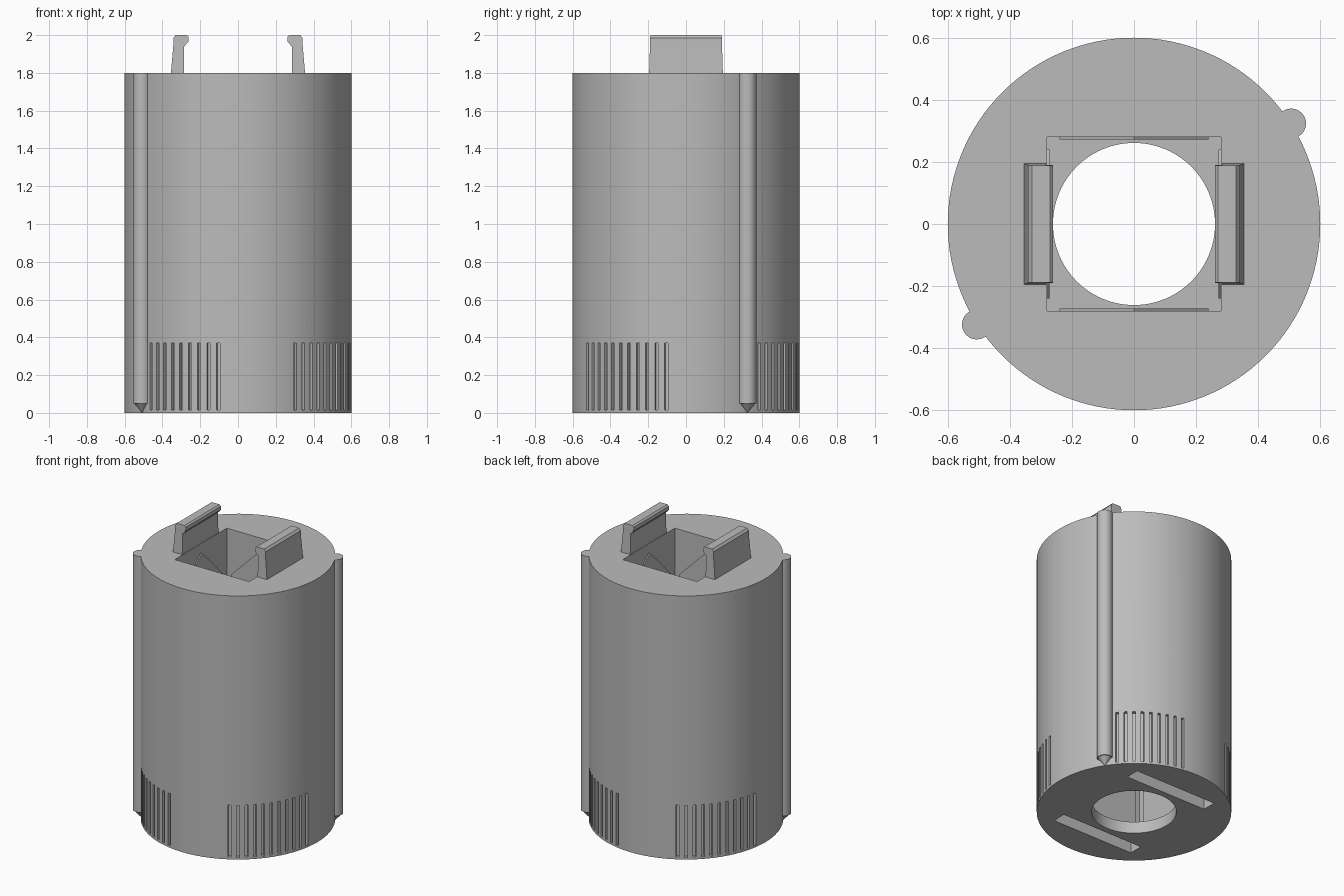
import bpy, bmesh
from math import radians, cos, sin, pi
from mathutils import Matrix

if "Cube" in bpy.data.objects:
    bpy.data.objects.remove(bpy.data.objects["Cube"])

grey = bpy.data.materials.new("mid_grey")
grey.use_nodes = True
colour = (0.5, 0.5, 0.5, 1)
grey.diffuse_color = colour
grey.node_tree.nodes["Principled BSDF"].inputs["Base Color"].default_value = colour


def make_object(name, bm):
    bmesh.ops.recalc_face_normals(bm, faces=bm.faces)
    mesh = bpy.data.meshes.new(name)
    bm.to_mesh(mesh)
    bm.free()
    mesh.materials.append(grey)
    obj = bpy.data.objects.new(name, mesh)
    bpy.context.collection.objects.link(obj)
    return obj


def add_box(bm, x, y, z, turn=0):
    """Box from three (low, high) ranges, turned about the z axis."""
    size = Matrix.Diagonal([b - a for a, b in (x, y, z)] + [1])
    place = Matrix.Translation([(a + b) / 2 for a, b in (x, y, z)])
    bmesh.ops.create_cube(bm, size=1, matrix=Matrix.Rotation(turn, 4, "Z") @ place @ size)


def add_tube(bm, x, y, z0, z1, r0, r1, sides):
    bmesh.ops.create_cone(bm, cap_ends=True, segments=sides, radius1=r0, radius2=r1,
                          depth=z1 - z0, matrix=Matrix.Translation((x, y, (z0 + z1) / 2)))


def add_prism(bm, front, back):
    """Closed solid between two matching outlines."""
    a = [bm.verts.new(p) for p in front]
    b = [bm.verts.new(p) for p in back]
    bm.faces.new(a)
    bm.faces.new(b[::-1])
    for i in range(len(a)):
        j = (i + 1) % len(a)
        bm.faces.new((a[i], b[i], b[j], a[j]))


def apply_cut(target, bm):
    cutter = make_object("cutter", bm)
    mod = target.modifiers.new("cut", "BOOLEAN")
    mod.operation, mod.solver, mod.object = "DIFFERENCE", "EXACT", cutter
    bpy.context.view_layer.objects.active = target
    bpy.ops.object.modifier_apply(modifier=mod.name)
    bpy.data.objects.remove(cutter)


HEIGHT, RADIUS = 1.8, 0.602

# Main cylinder
bm = bmesh.new()
add_tube(bm, 0, 0, 0, HEIGHT, RADIUS, RADIUS, 128)
body = make_object("body", bm)

# Square well and the round hole in its floor
bm = bmesh.new()
add_box(bm, (-0.281, 0.281), (-0.281, 0.281), (0.08, 2))
apply_cut(body, bm)
bm = bmesh.new()
add_tube(bm, 0, 0, -0.1, 0.2, 0.262, 0.262, 96)
apply_cut(body, bm)

# Latch slots in the underside and grip grooves round the foot
bm = bmesh.new()
for half in (0, pi):
    add_box(bm, (-0.31, 0.31), (0.305, 0.4), (-0.1, 0.3), half)
    for angle in [*range(40, 81, 5), *range(120, 171, 5)]:
        add_box(bm, (0.58, 0.65), (-0.009, 0.009), (0.015, 0.37), radians(angle) + half)
apply_cut(body, bm)

# Side ribs with pointed feet
for name, side in (("left_rib", 1), ("right_rib", -1)):
    bm = bmesh.new()
    x, y = side * 0.508, side * 0.325
    add_tube(bm, x, y, 0.05, HEIGHT, 0.048, 0.048, 32)
    add_tube(bm, x, y, 0.003, 0.05, 0.002, 0.042, 32)
    make_object(name, bm)

# Hooked clips on the rim
clip = [(0.285, 1.78), (0.285, 1.94), (0.262, 1.965), (0.262, 1.99), (0.272, 2.0),
        (0.33, 2.0), (0.342, 1.985), (0.342, 1.95), (0.355, 1.8), (0.355, 1.78)]
for name, side in (("left_clip", 1), ("right_clip", -1)):
    bm = bmesh.new()
    half_width = lambda z: 0.195 - 0.03 * (z - HEIGHT)
    add_prism(bm, [(side * x, -half_width(z), z) for x, z in clip],
              [(side * x, half_width(z), z) for x, z in clip])
    make_object(name, bm)

# Gabled panels lining the well walls
gable = [(-0.24, 0.08), (0.24, 0.08), (0.24, 1.5), (0, 1.74), (-0.24, 1.5)]
for i, name in enumerate(("back", "right", "front", "left")):
    bm = bmesh.new()
    add_prism(bm, [(x, 0.273, z) for x, z in gable], [(x, 0.285, z) for x, z in gable])
    bmesh.ops.rotate(bm, verts=bm.verts, matrix=Matrix.Rotation(i * pi / 2, 3, "Z"))
    make_object(name + "_well_panel", bm)

# Smooth the round walls, keep the edges crisp
for obj in bpy.context.scene.objects:
    obj.select_set(obj.type == "MESH")
bpy.context.view_layer.objects.active = body
bpy.ops.object.shade_smooth_by_angle(angle=radians(25))
